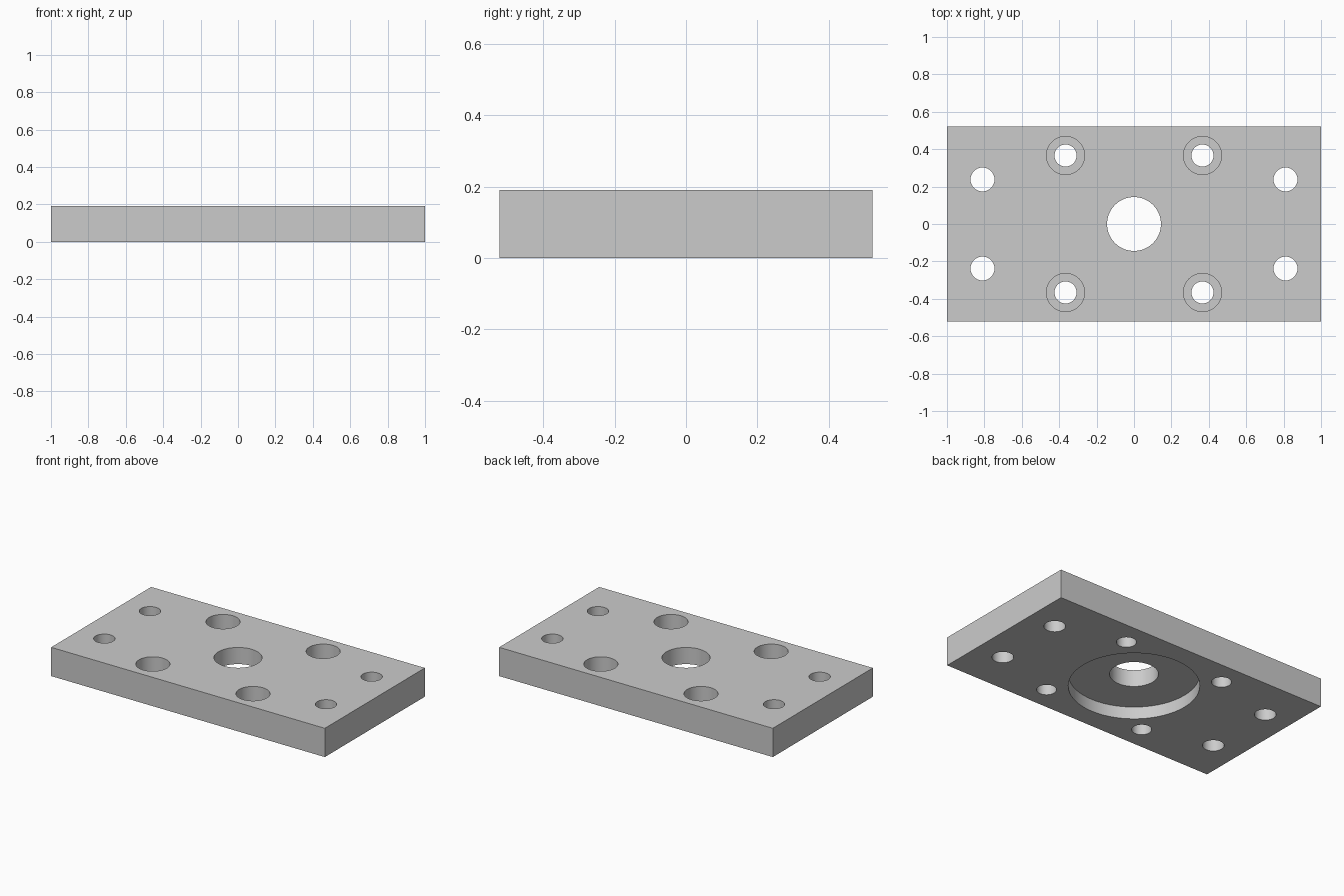
import bpy, bmesh, math

if "Cube" in bpy.data.objects:
    bpy.data.objects.remove(bpy.data.objects["Cube"], do_unlink=True)

HALF_X, HALF_Y, THICK = 1.0, 0.522, 0.19
OVER = 0.05          # how far cutters stick out of the plate
SIDES = 64

steel = bpy.data.materials.new("plain_grey_steel")
steel.use_nodes = True
grey = (0.6, 0.6, 0.6, 1)
steel.diffuse_color = grey
steel.node_tree.nodes["Principled BSDF"].inputs["Base Color"].default_value = grey


def make_object(name, bm):
    bmesh.ops.recalc_face_normals(bm, faces=bm.faces)
    mesh = bpy.data.meshes.new(name)
    bm.to_mesh(mesh)
    bm.free()
    obj = bpy.data.objects.new(name, mesh)
    bpy.context.collection.objects.link(obj)
    mesh.materials.append(steel)
    return obj


def add_turned(bm, x, y, profile):
    """Closed solid of revolution from (radius, height) pairs, bottom to top."""
    rings = []
    for r, z in profile:
        rings.append([bm.verts.new((x + r * math.cos(a), y + r * math.sin(a), z))
                      for a in (math.tau * i / SIDES for i in range(SIDES))])
    bm.faces.new(rings[0])
    bm.faces.new(rings[-1])
    for low, high in zip(rings, rings[1:]):
        for i in range(SIDES):
            j = (i + 1) % SIDES
            bm.faces.new((low[i], low[j], high[j], high[i]))


# Rectangular plate
bm = bmesh.new()
bmesh.ops.create_cube(bm, size=1)
for v in bm.verts:
    v.co.x *= 2 * HALF_X
    v.co.y *= 2 * HALF_Y
    v.co.z = (v.co.z + 0.5) * THICK
plate = make_object("mounting_plate", bm)

top, bottom = THICK + OVER, -OVER
bm = bmesh.new()

# Centre bore with a wide round recess in the underside
recess_depth = 0.08
add_turned(bm, 0, 0, [(0.388, bottom), (0.388, recess_depth),
                      (0.144, recess_depth), (0.144, top)])

for sx in (-1, 1):
    for sy in (-1, 1):
        # Counterbored bolt holes
        seat = THICK - 0.12
        add_turned(bm, sx * 0.366, sy * 0.366, [(0.059, bottom), (0.059, seat),
                                                (0.102, seat), (0.102, top)])
        # Plain end holes
        add_turned(bm, sx * 0.81, sy * 0.238, [(0.064, bottom), (0.064, top)])
cutter = make_object("hole_cutter", bm)
cutter.hide_render = True

# Cut the holes, then drop the helper
cut = plate.modifiers.new("holes", 'BOOLEAN')
cut.operation = 'DIFFERENCE'
cut.solver = 'EXACT'
cut.object = cutter
bpy.ops.object.select_all(action='DESELECT')
plate.select_set(True)
bpy.context.view_layer.objects.active = plate
bpy.ops.object.modifier_apply(modifier=cut.name)
bpy.data.objects.remove(cutter, do_unlink=True)

# Round walls smooth, rims sharp
bpy.ops.object.shade_smooth_by_angle(angle=math.radians(30))
